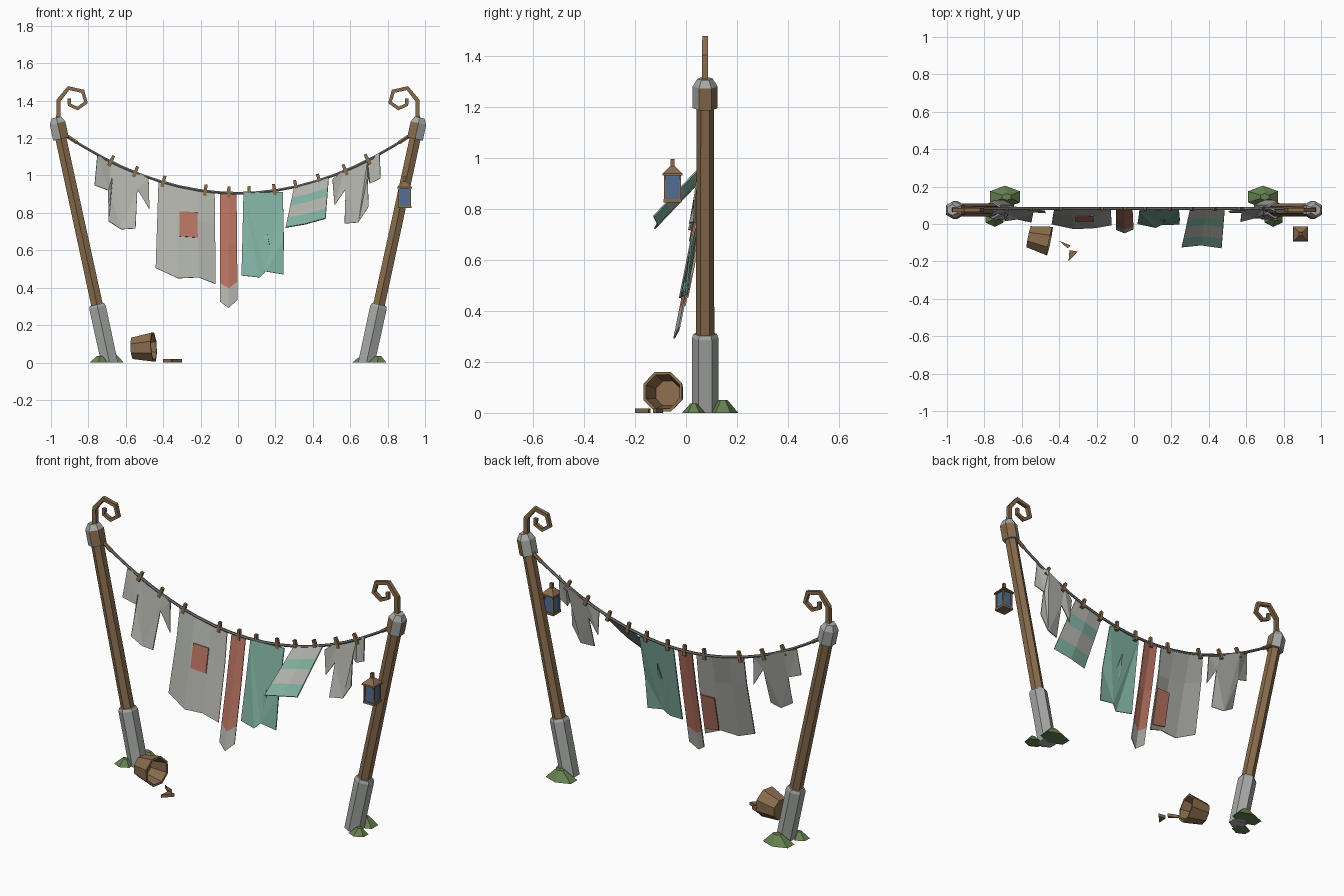
import bpy, bmesh, math
from mathutils import Vector

if "Cube" in bpy.data.objects:
    bpy.data.objects.remove(bpy.data.objects["Cube"])


def material(name, rgb):
    m = bpy.data.materials.new(name)
    m.use_nodes = True
    m.diffuse_color = (*rgb, 1)
    m.node_tree.nodes["Principled BSDF"].inputs["Base Color"].default_value = (*rgb, 1)
    return m


WOOD = material("brown wood", (0.25, 0.15, 0.075))
STONE = material("grey stone", (0.38, 0.4, 0.38))
CLOTH = material("pale grey cloth", (0.44, 0.45, 0.41))
TEAL = material("teal cloth", (0.22, 0.44, 0.36))
RED = material("faded red cloth", (0.47, 0.17, 0.12))
GRASS = material("grass green", (0.13, 0.22, 0.08))
GLASS = material("blue glass", (0.08, 0.15, 0.3))
ROPE = material("grey rope", (0.2, 0.2, 0.19))

ROPE_Y = 0.082
UP = Vector((0, 0, 1))


def finish(name, bm, mats, thickness=0, recalc=True):
    if recalc:
        bmesh.ops.recalc_face_normals(bm, faces=bm.faces)
    mesh = bpy.data.meshes.new(name)
    bm.to_mesh(mesh)
    bm.free()
    for m in mats:
        mesh.materials.append(m)
    ob = bpy.data.objects.new(name, mesh)
    bpy.context.collection.objects.link(ob)
    if thickness:
        mod = ob.modifiers.new("thickness", "SOLIDIFY")
        mod.thickness, mod.offset = thickness, 0
    return ob


def loft(name, rings, sides, mats, phase=0.0, second=()):
    """Skin rings of (centre, normal, radius); side strips in `second` take the second material."""
    bm = bmesh.new()
    loops = []
    for centre, normal, radius in rings:
        n = Vector(normal).normalized()
        u = Vector((0, 1, 0))
        u = (u - n * u.dot(n)).normalized()
        v = n.cross(u)
        turn = [phase + math.tau * k / sides for k in range(sides)]
        loops.append([bm.verts.new(Vector(centre) + radius * (u * math.cos(a) + v * math.sin(a))) for a in turn])
    for i, (a, b) in enumerate(zip(loops, loops[1:])):
        for k in range(sides):
            j = (k + 1) % sides
            f = bm.faces.new((a[k], a[j], b[j], b[k]))
            f.material_index = int(i == 0 and k in second)
    bm.faces.new(loops[0][::-1])
    bm.faces.new(loops[-1])
    return finish(name, bm, mats)


def path(name, points, radii, sides, mat, phase=math.pi / 4):
    pts = [Vector(p) for p in points]
    rings = []
    for i, p in enumerate(pts):
        a = (p - pts[i - 1]).normalized() if i else Vector()
        b = (pts[i + 1] - p).normalized() if i + 1 < len(pts) else Vector()
        t = i / (len(pts) - 1)
        rings.append((p, a + b, radii[0] + (radii[1] - radii[0]) * t))
    return loft(name, rings, sides, [mat], phase)


def plate(name, pts, z0, z1, mat):
    bm = bmesh.new()
    f = bm.faces.new([bm.verts.new((x, y, z0)) for x, y in pts])
    top = bmesh.ops.extrude_face_region(bm, geom=[f])["geom"]
    bmesh.ops.translate(bm, vec=(0, 0, z1 - z0), verts=[v for v in top if isinstance(v, bmesh.types.BMVert)])
    return finish(name, bm, [mat])


def rope_z(x):
    return 0.905 + 0.365 * x * x


def cloth_y(x, z, lean=0.2):
    return ROPE_Y - lean * max(0, rope_z(x) - z)


def drape(name, tops, bottoms, rows, mats, lean=0.2, folds=None):
    """Hang a grid from the rope; rows is a list of (depth fraction, material index)."""
    bm = bmesh.new()
    folds = folds or [0] * len(tops)
    grid = []
    for t in [0] + [r[0] for r in rows]:
        line = []
        for x0, (x1, z1), fold in zip(tops, bottoms, folds):
            z0 = rope_z(x0)
            x, z = x0 + (x1 - x0) * t, z0 + (z1 - z0) * t
            line.append(bm.verts.new((x, ROPE_Y - lean * (z0 - z) + fold * min(1, 3 * t), z)))
        grid.append(line)
    for a, b, row in zip(grid, grid[1:], rows):
        for k in range(len(tops) - 1):
            bm.faces.new((a[k], b[k], b[k + 1], a[k + 1])).material_index = row[1]
    return finish(name, bm, mats, 0.006)


def cutout(name, outline, mat, flip=1, fold=0.012, offset=0.0):
    """Flat garment outline, gently creased, leaning forward from the rope."""
    bm = bmesh.new()
    vs = []
    for i, (x, z) in enumerate(outline):
        crease = fold * (i % 3 - 1)
        vs.append(bm.verts.new((flip * x, cloth_y(x, z) + crease + offset, z)))
    face = bm.faces.new(vs)
    bmesh.ops.triangulate(bm, faces=[face])
    return finish(name, bm, [mat], 0.006)


# Leaning posts with stone feet, capped tops, curled hooks and grass tufts
CURL = [(0.96, 1.29), (0.96, 1.4), (0.906, 1.467), (0.83, 1.45), (0.813, 1.39),
        (0.858, 1.358), (0.902, 1.378), (0.902, 1.412)]
for side, s, brown in (("left", 1, (2, 4, 5)), ("right", -1, (3, 4))):
    def on_post(z):
        return (s * (0.687 + 0.217 * z), 0.075, z)
    axis = Vector((s * 0.217, 0, 1))
    loft(side + "_stone_foot", [(on_post(0), UP, 0.052), (on_post(0.295), axis, 0.052),
                                (on_post(0.31), axis, 0.045)], 6, [STONE])
    loft(side + "_post", [(on_post(0.3), axis, 0.036), (on_post(1.21), axis, 0.034)], 6, [WOOD])
    loft(side + "_post_cap", [(on_post(1.195), axis, 0.049), (on_post(1.28), axis, 0.049),
                              (on_post(1.31), axis, 0.03)], 6, [STONE, WOOD], 0, brown)
    path(side + "_curled_hook", [(s * x, 0.075, z) for x, z in CURL], (0.017, 0.013), 4, WOOD)
    for tag, cx, cy, rx, ry, h in (("back", 0.69, 0.145, 0.092, 0.06, 0.05),
                                   ("front", 0.745, 0.03, 0.055, 0.045, 0.036)):
        tuft = loft(side + "_grass_" + tag, [((0, 0, 0), UP, 1), ((0.1, 0, h), UP, 0.3)], 6, [GRASS])
        tuft.scale = (rx, ry, 1)
        tuft.location = (s * cx, cy, 0)

# Sagging rope with wooden end ties
N = 18
path("rope", [(x, ROPE_Y, rope_z(x)) for x in (-0.94 + 1.88 * i / N for i in range(N + 1))],
     (0.008, 0.008), 6, ROPE, 0)
for side, s in (("left", 1), ("right", -1)):
    path(side + "_rope_tie", [(s * x, ROPE_Y, rope_z(x)) for x in (0.86, 0.94)], (0.011, 0.011), 6, WOOD, 0)

# Clothes pegs standing square to the rope
for i, x in enumerate((-0.68, -0.55, -0.4, -0.175, -0.05, 0.06, 0.195, 0.31, 0.435, 0.575, 0.695)):
    n = Vector((-0.73 * x, 0, 1)).normalized()
    c = Vector((x, ROPE_Y, rope_z(x)))
    path(f"peg_{i + 1}", [c - n * 0.025, c + n * 0.036], (0.014, 0.011), 4, WOOD)

# Two shirts
SHIRT = [(0.752, 1.108), (0.767, 0.947), (0.692, 0.92), (0.672, 0.985), (0.692, 0.755), (0.625, 0.712),
         (0.548, 0.717), (0.538, 0.925), (0.473, 0.818), (0.478, 0.985), (0.548, 1.02), (0.68, 1.074)]
cutout("right_shirt", SHIRT, CLOTH, -1)
cutout("left_shirt", [(0.757, 1.123), (0.762, 0.984), (0.705, 0.957), (0.693, 0.99), (0.698, 0.834),
                      (0.644, 0.749), (0.57, 0.743), (0.575, 0.925), (0.516, 0.84), (0.505, 0.98),
                      (0.57, 1.032), (0.693, 1.08)], CLOTH)

# Blanket with a patch on each side
drape("blanket", [-0.425, -0.33, -0.22, -0.125],
      [(-0.44, 0.505), (-0.32, 0.45), (-0.21, 0.455), (-0.12, 0.42)],
      [(0.35, 0), (0.7, 0), (1, 0)], [CLOTH], folds=(0.012, -0.008, -0.008, 0.012))
cutout("front_patch", [(-0.312, 0.808), (-0.312, 0.675), (-0.215, 0.668), (-0.217, 0.803)],
       RED, fold=0, offset=-0.014)
cutout("back_patch", [(-0.215, 0.665), (-0.215, 0.468), (-0.128, 0.452), (-0.128, 0.665)],
       RED, fold=0, offset=0.016)

# Red banner with a pale pointed tip
drape("banner", [-0.096, -0.05, -0.008], [(-0.096, 0.325), (-0.05, 0.292), (-0.003, 0.335)],
      [(0.45, 0), (0.83, 0), (1, 1)], [RED, CLOTH], folds=(0.006, -0.006, 0.006))

# Trousers
cutout("trousers", [(0.029, 0.905), (0.025, 0.7), (0.019, 0.465), (0.115, 0.455), (0.126, 0.685),
                    (0.137, 0.775), (0.168, 0.63), (0.147, 0.487), (0.243, 0.471), (0.245, 0.66),
                    (0.24, 0.912)], TEAL, fold=0.009)

# Striped towel blown forward
drape("striped_towel", [0.3, 0.39, 0.485], [(0.255, 0.722), (0.36, 0.74), (0.468, 0.77)],
      [(0.27, 0), (0.47, 1), (0.76, 0), (1, 1)], [CLOTH, TEAL], lean=0.95, folds=(0, 0.015, 0))

# Hanging lantern on its bracket
LX, LY = 0.891, -0.053
Q = math.pi / 4
path("lantern_bracket", [(LX, 0.075, 0.99), (LX, LY - 0.008, 0.99)], (0.012, 0.012), 4, WOOD)
for name, mat, levels in (("lantern_hanger", WOOD, ((0.955, 0.011), (0.995, 0.011))),
                          ("lantern_roof", WOOD, ((0.93, 0.057), (0.938, 0.055), (0.967, 0.014))),
                          ("lantern_glass", GLASS, ((0.835, 0.042), (0.932, 0.038))),
                          ("lantern_base", WOOD, ((0.825, 0.05), (0.838, 0.05)))):
    loft(name, [((LX, LY, z), UP, r) for z, r in levels], 4, [mat], Q)
for dx in (-1, 1):
    for dy in (-1, 1):
        path("lantern_corner_post", [(LX + dx * 0.029, LY + dy * 0.029, z) for z in (0.835, 0.934)],
             (0.006, 0.006), 4, WOOD)

# Bucket lying on its side, hollow, mouth towards the left
tilt = Vector((0.97, -0.2, 0.06)).normalized()
start = Vector((-0.563, -0.068, 0.076))
loft("bucket", [(start + tilt * d, tilt, r) for d, r in
                ((0, 0.062), (0.115, 0.084), (0.115, 0.072), (0.015, 0.052))], 8, [WOOD], math.pi / 8)

# Broken wood scraps
plate("scrap_small", [(-0.4, -0.09), (-0.355, -0.13), (-0.338, -0.115)], 0, 0.018, WOOD)
plate("scrap_large", [(-0.345, -0.14), (-0.35, -0.2), (-0.3, -0.147)], 0, 0.018, WOOD)
